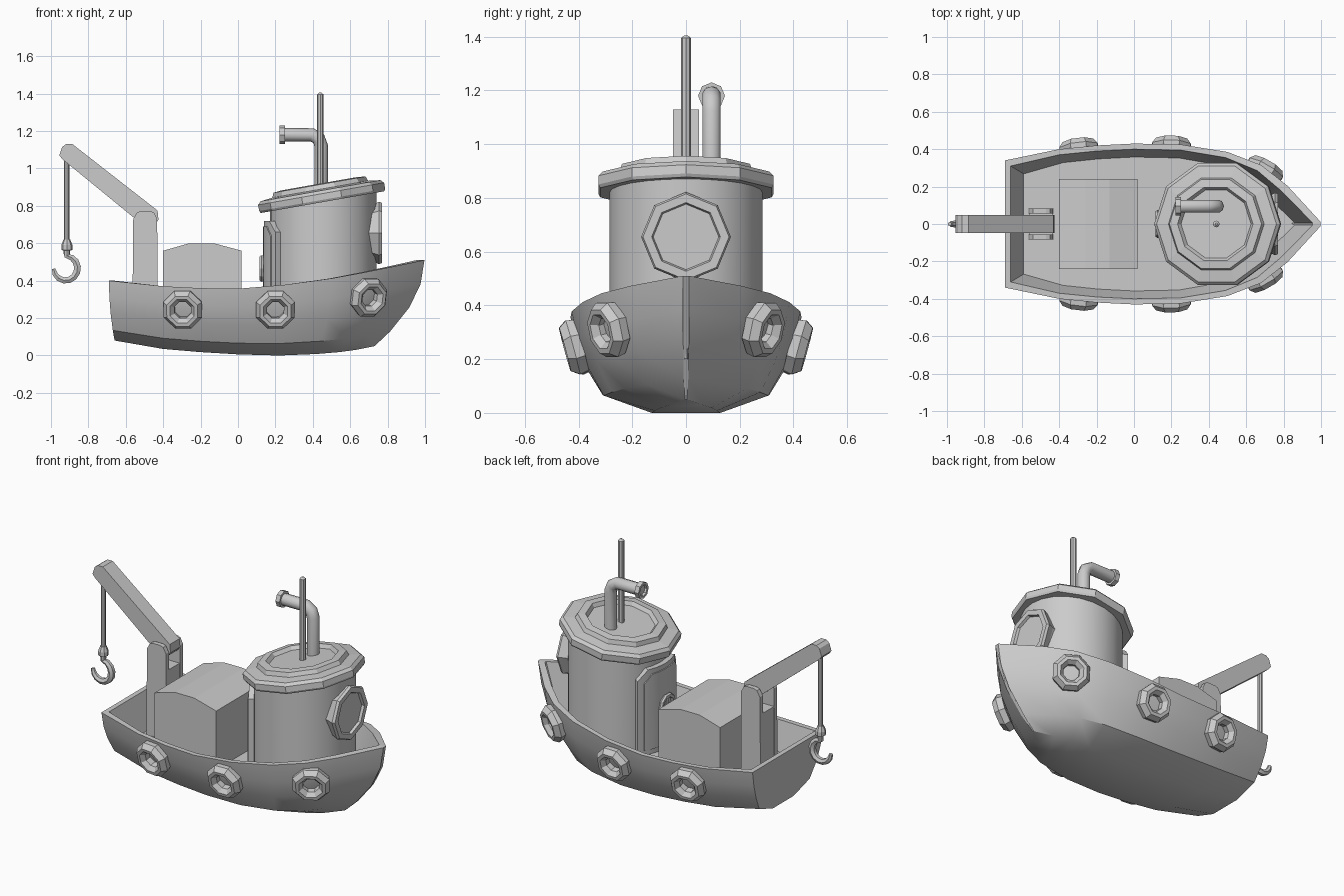
import bpy
from math import pi, sin, cos, tan, radians
from mathutils import Matrix, Vector
import bmesh

if "Cube" in bpy.data.objects:
    bpy.data.objects.remove(bpy.data.objects["Cube"])


def finish(obj, smooth):
    bpy.ops.object.select_all(action='DESELECT')
    obj.select_set(True)
    bpy.context.view_layer.objects.active = obj
    if smooth:
        bpy.ops.object.shade_smooth_by_angle(angle=radians(smooth))
    return obj


def loft(name, rings, smooth=0, wrap=False, caps=None, mat=None):
    """Skin equal-length closed rings; caps lists index loops for both ends."""
    bm = bmesh.new()
    vs = [[bm.verts.new(p) for p in ring] for ring in rings]
    n = len(rings[0])
    pairs = list(zip(vs, vs[1:])) + ([(vs[-1], vs[0])] if wrap else [])
    for a, b in pairs:
        for i in range(n):
            j = (i + 1) % n
            bm.faces.new((a[i], a[j], b[j], b[i]))
    if not wrap:
        for ring in (vs[0], vs[-1]):
            for loop in caps or [range(n)]:
                bm.faces.new([ring[i] for i in loop])
    if mat:
        bm.transform(mat)
    bmesh.ops.recalc_face_normals(bm, faces=bm.faces)
    me = bpy.data.meshes.new(name)
    bm.to_mesh(me)
    bm.free()
    obj = bpy.data.objects.new(name, me)
    bpy.context.collection.objects.link(obj)
    return finish(obj, smooth)


def revolve(name, profile, n, mat, phase=0, smooth=0, wrap=False):
    rings = [[(r * cos(phase + 2 * pi * k / n), r * sin(phase + 2 * pi * k / n), z)
              for k in range(n)] for r, z in profile]
    return loft(name, rings, smooth, wrap, mat=mat)


def plate(name, poly, y0, y1, smooth=0):
    return loft(name, [[(x, y, z) for x, z in poly] for y in (y0, y1)], smooth)


def tube(name, pts, radius, res=2, taper=None):
    cu = bpy.data.curves.new(name, 'CURVE')
    cu.dimensions, cu.bevel_depth, cu.bevel_resolution = '3D', radius, res
    cu.use_fill_caps = True
    sp = cu.splines.new('POLY')
    sp.points.add(len(pts) - 1)
    for i, (p, q) in enumerate(zip(sp.points, pts)):
        p.co = (*q, 1)
        p.radius = taper[i] if taper else 1
    obj = bpy.data.objects.new(name, cu)
    bpy.context.collection.objects.link(obj)
    finish(obj, 0)
    bpy.ops.object.convert(target='MESH')
    return finish(bpy.context.view_layer.objects.active, 40)


def facing(center, normal):
    return Matrix.Translation(center) @ Vector(normal).to_track_quat('Z', 'Y').to_matrix().to_4x4()


# Hull: stations (x top, x bottom, half width, z top, z bottom, rim x, deck x)
stations = [
    (-.69, -.66, .34, .40, .08, -.66, -.59),
    (-.40, -.40, .40, .37, .035, -.40, -.38),
    (-.20, -.20, .42, .36, .018, -.20, -.19),
    (0, 0, .43, .357, .006, 0, 0),
    (.25, .22, .425, .378, 0, .25, .24),
    (.50, .42, .385, .412, .008, .49, .47),
    (.68, .54, .315, .445, .018, .66, .62),
    (.82, .63, .205, .473, .03, .79, .73),
    (.997, .73, .012, .51, .05, .955, .86),
]
section = [(.30, 0), (.72, .17), (.86, .45), (.95, .72), (1, 1)]
rings = []
for xt, xb, w, zt, zb, xr, xd in stations:
    half = [(xb + (xt - xb) * (1 - (1 - f) ** 2), w * s, zb + (zt - zb) * f) for s, f in section]
    half.append((xr, max(w - .03, .006), zt))
    half.append((xd, max(w - .072, .004), .2))
    rings.append(half + [(x, -y, z) for x, y, z in reversed(half)])
loft("hull", rings, 32, caps=[[0, 1, 2, 3, 4, 9, 10, 11, 12, 13], [4, 5, 8, 9], [5, 6, 7, 8]])

# Tyre fenders along both sides
tyre = [(.05, -.03), (.105, -.03), (.112, .005), (.09, .035), (.07, .035), (.048, .01)]
for s in (1, -1):
    side = "left" if s > 0 else "right"
    for label, c, nrm in (("stern", (-.295, .405, .245), (-.12, 1, -.27)),
                          ("middle", (.2, .417, .245), (.03, 1, -.27)),
                          ("bow", (.70, .29, .31), (.58, 1, -.27))):
        revolve(f"tyre_{label}_{side}", tyre, 8,
                facing((c[0], s * c[1], c[2]), (nrm[0], s * nrm[1], nrm[2])), pi / 8, wrap=True)

# Cargo hold cover
plate("cargo_box", [(-.40, .19), (-.40, .56), (-.26, .6), (-.13, .6), (.02, .56), (.02, .19)], -.24, .24)

# Crane: post with two cheeks, boom, rope and hook
plate("crane_post", [(-.56, .19), (-.56, .62), (-.435, .62), (-.435, .19)], -.06, .06)
cheek = [(-.565, .19), (-.56, .73), (-.54, .765), (-.52, .772), (-.47, .772), (-.45, .765), (-.432, .73), (-.43, .19)]
for s in (1, -1):
    plate("crane_cheek_" + ("left" if s > 0 else "right"), cheek, s * .055, s * .083)
plate("crane_boom", [(-.955, 1.07), (-.94, 1.115), (-.92, 1.13), (-.885, 1.13), (-.43, .775),
                     (-.425, .725), (-.445, .70), (-.50, .69), (-.94, 1.05)], -.048, .048)
tube("crane_rope", [(-.915, 0, 1.09), (-.915, 0, .6)], .014)
revolve("hook_block", [(.016, .535), (.018, .56), (.03, .565), (.03, .59), (.018, .62)], 8,
        Matrix.Translation((-.915, 0, 0)))
arc = [radians(85 - i * 262 / 10) for i in range(11)]
tube("hook", [(-.915, 0, .57)] + [(-.922 + .064 * cos(a), 0, .467 + .066 * sin(a)) for a in arc],
     .02, 1, [.7, .8, .9, 1, 1.05, 1.05, 1, 1, .95, .9, .8, .55])

# Wheelhouse: round wall cut at a slant under a tilted roof
cx, R, tilt = .455, .285, radians(10)
ang = [2 * pi * k / 24 for k in range(24)]
loft("wheelhouse_wall", [[(cx + R * cos(a), R * sin(a), .19) for a in ang],
                         [(cx + R * cos(a), R * sin(a), .84 + R * cos(a) * tan(tilt)) for a in ang]], 30)
roof_mat = Matrix.Translation((.452, 0, .82)) @ Matrix.Rotation(-tilt, 4, 'Y')
revolve("roof", [(.28, 0), (.335, 0), (.342, .012), (.342, .045), (.325, .062), (.26, .07),
                 (.25, .095), (.205, .1), (.19, .078)], 10, roof_mat)

# Round front window
revolve("front_window", [(.14, -.07), (.15, -.01), (.167, .03), (.160, .045), (.128, .045), (.122, .03)], 8,
        facing((.725, 0, .655), (1, 0, 0)), 0)


# Curved door with raised panel on the aft side
def door(name, half, r, z0, z1, chamfer):
    cols = []
    for k in range(-3, 4):
        a = pi + radians(half) * (k / 3)
        top = z1 - (chamfer if abs(k) == 3 else 0)
        cols.append([(cx + q * cos(a), q * sin(a), z) for q, z in
                     ((.27, z0), (r, z0), (r, top), (.27, top))])
    return loft(name, cols, 25)


door("door_frame", 36, .316, .19, .72, .06)
door("door_panel", 29, .322, .23, .69, .05)

# Door wheel handle
wheel = facing((.128, 0, .465), (-1, 0, 0))
revolve("door_wheel", [(.05, -.008), (.07, -.008), (.075, .002), (.068, .012), (.052, .012)], 10, wheel, wrap=True)
for i, (dy, dz) in enumerate(((.06, 0), (0, .06))):
    tube(f"wheel_spoke_{i + 1}", [(.128, -dy, .465 - dz), (.128, dy, .465 + dz)], .008, 1)

# Mast and exhaust pipe
revolve("mast", [(.018, .86), (.018, 1.395), (.006, 1.405)], 8, Matrix.Translation((.44, 0, 0)))
tube("exhaust_pipe", [(.445, .095, .86), (.445, .095, 1.12), (.432, .095, 1.158),
                      (.395, .095, 1.18), (.24, .095, 1.18)], .036, 3)
revolve("exhaust_flange", [(.035, -.012), (.05, -.012), (.05, .016), (.034, .016), (.03, .004)], 8,
        facing((.238, .095, 1.18), (-1, 0, 0)), 0)
